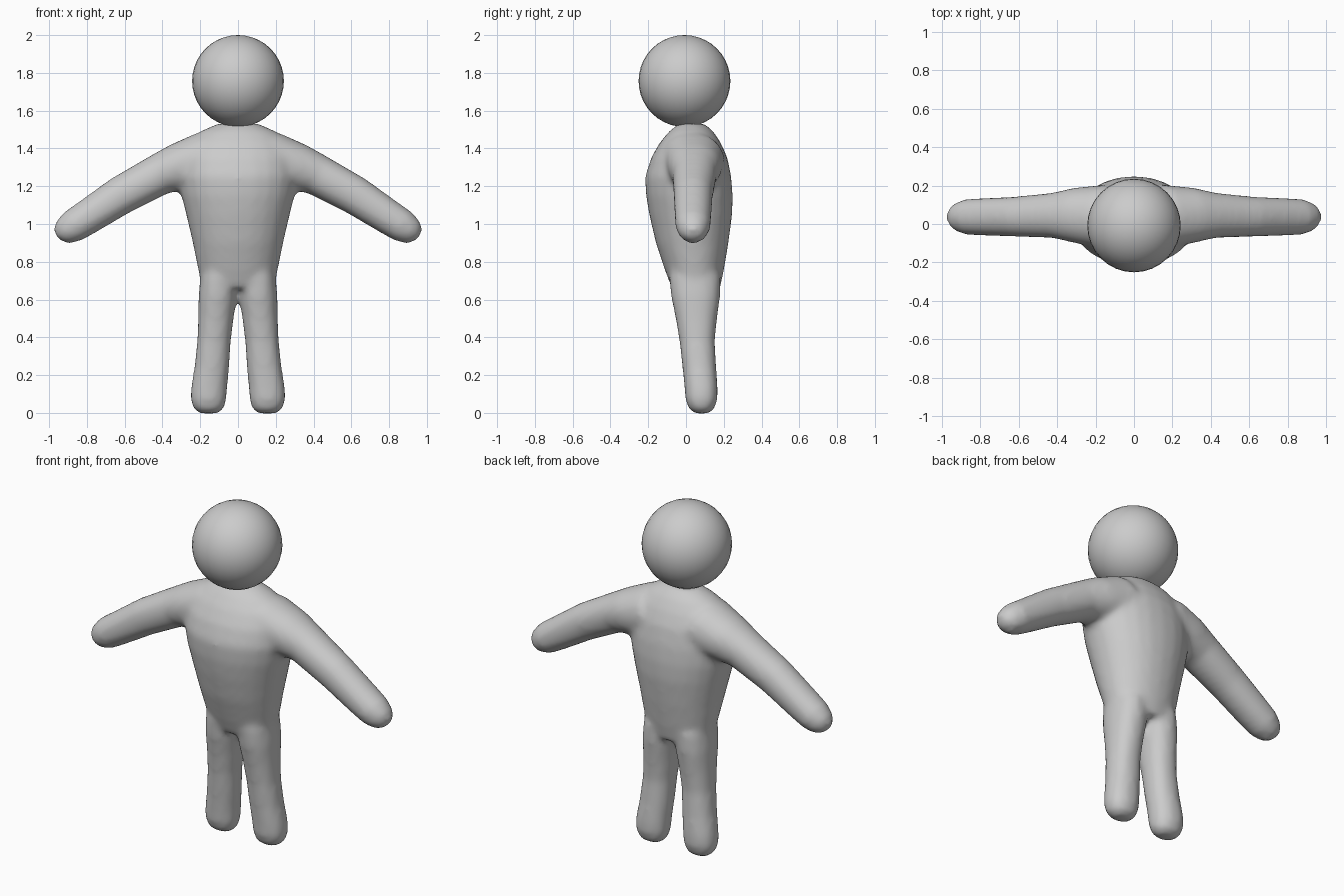
import bpy, bmesh, math
from mathutils import Vector

if "Cube" in bpy.data.objects:
    bpy.data.objects.remove(bpy.data.objects["Cube"])

grey = bpy.data.materials.new("plain grey")
grey.diffuse_color = (0.6, 0.6, 0.6, 1)
grey.use_nodes = True
grey.node_tree.nodes["Principled BSDF"].inputs["Base Color"].default_value = grey.diffuse_color

N = 24


def loft(bm, sections, u, power=1.0):
    """Closed tube through (centre, half size along u, half size along y)."""
    rings = []
    for c, a, b in sections:
        ring = []
        for i in range(N):
            t = 2 * math.pi * i / N
            ct, st = math.cos(t), math.sin(t)
            ct = math.copysign(abs(ct) ** power, ct)
            st = math.copysign(abs(st) ** power, st)
            ring.append(bm.verts.new(Vector(c) + u * (a * ct) + Vector((0, b * st, 0))))
        rings.append(ring)
    for r, s in zip(rings, rings[1:]):
        for i in range(N):
            j = (i + 1) % N
            bm.faces.new((r[i], r[j], s[j], s[i]))
    bm.faces.new(rings[0][::-1])
    bm.faces.new(rings[-1])


bm = bmesh.new()

# torso: height, half width, front y, back y
torso = [(0.66, 0.19, -0.075, 0.18), (0.75, 0.21, -0.11, 0.20),
         (0.90, 0.24, -0.16, 0.225), (1.05, 0.275, -0.195, 0.245),
         (1.15, 0.30, -0.212, 0.248), (1.25, 0.315, -0.217, 0.24),
         (1.35, 0.31, -0.185, 0.22), (1.43, 0.27, -0.14, 0.185),
         (1.49, 0.20, -0.09, 0.145), (1.53, 0.11, -0.04, 0.10)]
loft(bm, [((0, (f + b) / 2, z), w, (b - f) / 2) for z, w, f, b in torso],
     Vector((1, 0, 0)), 0.95)

# legs: height, centre x, half width, front y, back y
legs = [(-0.003, 0.155, 0.045, 0.05, 0.12), (0.02, 0.155, 0.08, 0.015, 0.15),
        (0.07, 0.157, 0.095, -0.003, 0.167), (0.13, 0.153, 0.096, -0.008, 0.168),
        (0.25, 0.138, 0.092, -0.02, 0.16), (0.38, 0.127, 0.089, -0.035, 0.153),
        (0.50, 0.117, 0.094, -0.055, 0.165), (0.62, 0.107, 0.102, -0.08, 0.182),
        (0.72, 0.10, 0.10, -0.09, 0.185), (0.85, 0.09, 0.08, -0.06, 0.15)]

# arms: centre x, centre z, half thickness, centre y, half depth
arms = [(0.05, 1.36, 0.14, 0.03, 0.13), (0.14, 1.335, 0.168, 0.035, 0.17),
        (0.30, 1.30, 0.134, 0.045, 0.145), (0.42, 1.26, 0.11, 0.045, 0.118),
        (0.62, 1.152, 0.103, 0.038, 0.104), (0.80, 1.035, 0.093, 0.037, 0.097),
        (0.875, 0.988, 0.088, 0.037, 0.092), (0.93, 0.955, 0.068, 0.037, 0.07),
        (0.962, 0.94, 0.03, 0.037, 0.035)]

for side in (-1, 1):
    loft(bm, [((side * x, (f + b) / 2, z), w, (b - f) / 2) for z, x, w, f, b in legs],
         Vector((1, 0, 0)), 0.9)
    loft(bm, [((side * x, y, z), t, d) for x, z, t, y, d in arms],
         Vector((side * 0.5, 0, 0.866)), 0.95)

bmesh.ops.recalc_face_normals(bm, faces=bm.faces)
mesh = bpy.data.meshes.new("body")
bm.to_mesh(mesh)
bm.free()
body = bpy.data.objects.new("body", mesh)
bpy.context.collection.objects.link(body)
mesh.materials.append(grey)

# blend the limbs and torso into one soft skin
remesh = body.modifiers.new("blend", 'REMESH')
remesh.mode = 'VOXEL'
remesh.voxel_size = 0.018
remesh.use_smooth_shade = True
soften = body.modifiers.new("soften", 'SMOOTH')
soften.factor = 0.5
soften.iterations = 8

# head
bpy.ops.mesh.primitive_uv_sphere_add(segments=32, ring_count=20, radius=0.243,
                                     location=(0, -0.008, 1.757))
head = bpy.context.object
head.name = "head"
head.data.materials.append(grey)
bpy.ops.object.shade_smooth()
